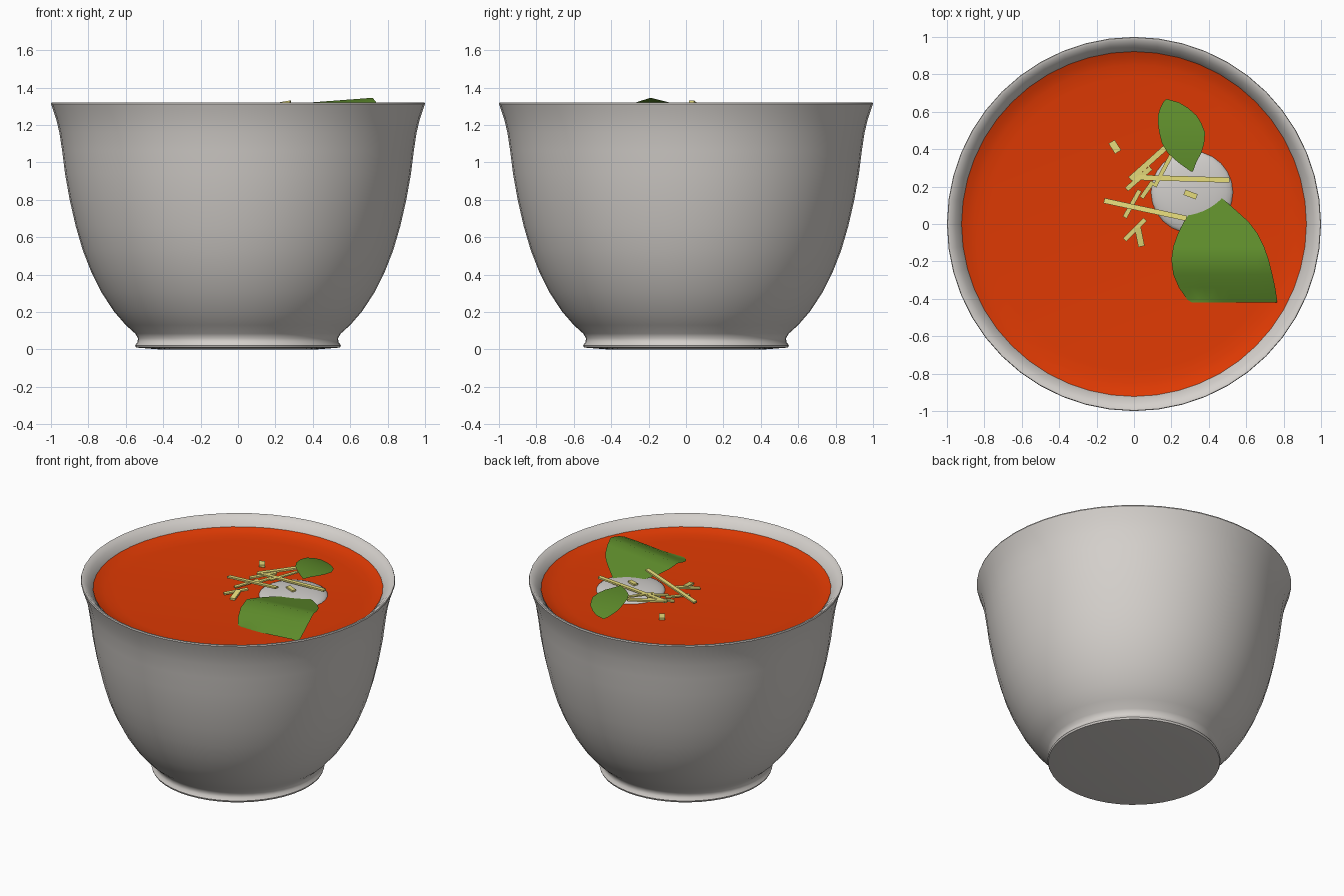
import bpy, bmesh, math
from mathutils import Vector


def material(name, rgb):
    m = bpy.data.materials.new(name)
    m.diffuse_color = (*rgb, 1)
    return m


CERAMIC = material("warm_white", (0.66, 0.63, 0.60))
SOUP = material("tomato_red", (0.74, 0.042, 0.001))
LEAF = material("basil_green", (0.115, 0.27, 0.025))
CHEESE = material("pale_yellow", (0.80, 0.72, 0.20))
CREAM = material("cream_white", (0.64, 0.62, 0.60))
SOUP_Z = 1.23


def make(name, verts, faces, mat, angle=40):
    me = bpy.data.meshes.new(name)
    me.from_pydata(verts, [], faces)
    bm = bmesh.new()
    bm.from_mesh(me)
    bmesh.ops.remove_doubles(bm, verts=bm.verts, dist=1e-5)
    bmesh.ops.recalc_face_normals(bm, faces=bm.faces)
    bm.to_mesh(me)
    bm.free()
    me.materials.append(mat)
    ob = bpy.data.objects.new(name, me)
    bpy.context.collection.objects.link(ob)
    bpy.context.view_layer.objects.active = ob
    ob.select_set(True)
    bpy.ops.object.shade_smooth_by_angle(angle=math.radians(angle))
    ob.select_set(False)
    return ob


def lathe(name, profile, mat, n, centre=(0, 0)):
    """Revolve (radius, z) points; the ends on the axis collapse to one vertex."""
    verts = [(centre[0] + r * math.cos(2 * math.pi * i / n),
              centre[1] + r * math.sin(2 * math.pi * i / n), z)
             for r, z in profile for i in range(n)]
    faces = []
    for k in range(len(profile) - 1):
        for i in range(n):
            j = (i + 1) % n
            faces.append((k * n + i, k * n + j, (k + 1) * n + j, (k + 1) * n + i))
    return make(name, verts, faces, mat)


# Bowl: foot, flaring wall, rim lip and inside
lathe("bowl", [
    (0, 0), (0.42, 0), (0.545, 0.01), (0.55, 0.022), (0.537, 0.04), (0.535, 0.06),
    (0.55, 0.085), (0.60, 0.13), (0.665, 0.205), (0.73, 0.305), (0.785, 0.415),
    (0.83, 0.53), (0.868, 0.66), (0.90, 0.80), (0.925, 0.94), (0.94, 1.06),
    (0.955, 1.16), (0.972, 1.23), (0.99, 1.285), (1.0, 1.313), (0.997, 1.321),
    (0.985, 1.32), (0.955, 1.294), (0.918, 1.25), (0.905, 1.18), (0.88, 0.98),
    (0.83, 0.68), (0.74, 0.42), (0.62, 0.24), (0.48, 0.13), (0, 0.10)],
    CERAMIC, 48)

# Soup surface, creeping up slightly at the wall
lathe("soup", [(0, SOUP_Z), (0.78, SOUP_Z), (0.85, SOUP_Z + 0.006),
               (0.89, SOUP_Z + 0.016), (0.922, SOUP_Z + 0.03)], SOUP, 48)

# Dollop of cream: low dome half sunk in the soup
lathe("cream_dollop", [(0.222 * math.cos(a), SOUP_Z - 0.006 + 0.045 * math.sin(a))
                       for a in [k * math.pi / 16 for k in range(9)]],
      CREAM, 24, (0.31, 0.17))


# Leaves: rows of (y, left x, right x), height from a rule
def leaf(name, rows, height, cols=8):
    verts, faces = [], []
    for y, x0, x1 in rows:
        for c in range(cols + 1):
            x = x0 + (x1 - x0) * c / cols
            verts.append((x, y, height(x, y)))
    w = cols + 1
    for r in range(len(rows) - 1):
        for c in range(cols):
            a = r * w + c
            faces.append((a, a + 1, a + w + 1, a + w))
    return make(name, verts, faces, LEAF, 60)


def big_height(x, y):
    ridge = 1.346 - 0.075 * max(0, 0.73 - x)
    d = y + 0.19
    drop = 0.28 * -d + 0.55 * d * d if d < 0 else 0.22 * d
    return max(ridge - drop, SOUP_Z + 0.003)


leaf("large_basil_leaf", [
    (-0.42, 0.31, 0.765), (-0.405, 0.285, 0.765), (-0.34, 0.24, 0.755),
    (-0.27, 0.21, 0.74), (-0.19, 0.20, 0.72), (-0.12, 0.21, 0.695),
    (-0.05, 0.235, 0.66), (0.01, 0.265, 0.615), (0.06, 0.30, 0.56),
    (0.10, 0.365, 0.515), (0.13, 0.42, 0.48), (0.148, 0.445, 0.455)], big_height)

leaf("small_basil_leaf", [
    (0.28, 0.305, 0.315), (0.33, 0.235, 0.333), (0.38, 0.18, 0.36),
    (0.43, 0.15, 0.375), (0.49, 0.135, 0.38), (0.54, 0.128, 0.36),
    (0.58, 0.128, 0.335), (0.62, 0.14, 0.29), (0.65, 0.155, 0.24),
    (0.667, 0.17, 0.18)],
    lambda x, y: 1.316 - 0.09 * (x - 0.15) - 0.62 * max(0, y - 0.35) ** 2)


# Cheese shreds: slim bars, (x, y, z) at each end
def shred(i, a, b, width):
    a, b = Vector(a), Vector(b)
    side = (b - a).cross(Vector((0, 0, 1))).normalized() * width / 2
    up = Vector((0, 0, width * 0.2))
    verts = [p + s * side + u * up for p in (a, b) for s, u in
             ((-1, -1), (1, -1), (1, 1), (-1, 1))]
    faces = [(0, 1, 2, 3), (4, 5, 6, 7)] + [
        (k, (k + 1) % 4, 4 + (k + 1) % 4, 4 + k) for k in range(4)]
    make("cheese_shred_%d" % i, verts, faces, CHEESE, 30)


SHREDS = [
    (0.17, 0.41, 1.29, -0.02, 0.24, 1.265, 0.03),
    (-0.02, 0.25, 1.265, 0.51, 0.235, 1.29, 0.028),
    (-0.16, 0.125, 1.25, 0.28, 0.03, 1.325, 0.028),
    (-0.05, -0.085, 1.24, 0.06, 0.025, 1.26, 0.026),
    (0.02, -0.02, 1.255, 0.04, -0.12, 1.238, 0.034),
    (0.20, 0.37, 1.285, 0.11, 0.20, 1.27, 0.022),
    (-0.04, 0.185, 1.25, 0.09, 0.30, 1.275, 0.026),
    (0.03, 0.18, 1.255, -0.05, 0.035, 1.24, 0.024),
    (-0.12, 0.44, 1.243, -0.085, 0.385, 1.243, 0.038),
    (0.27, 0.17, 1.276, 0.335, 0.145, 1.274, 0.03),
    (0.04, 0.14, 1.255, 0.10, 0.225, 1.27, 0.024)]
for i, s in enumerate(SHREDS):
    shred(i + 1, s[0:3], s[3:6], s[6])
